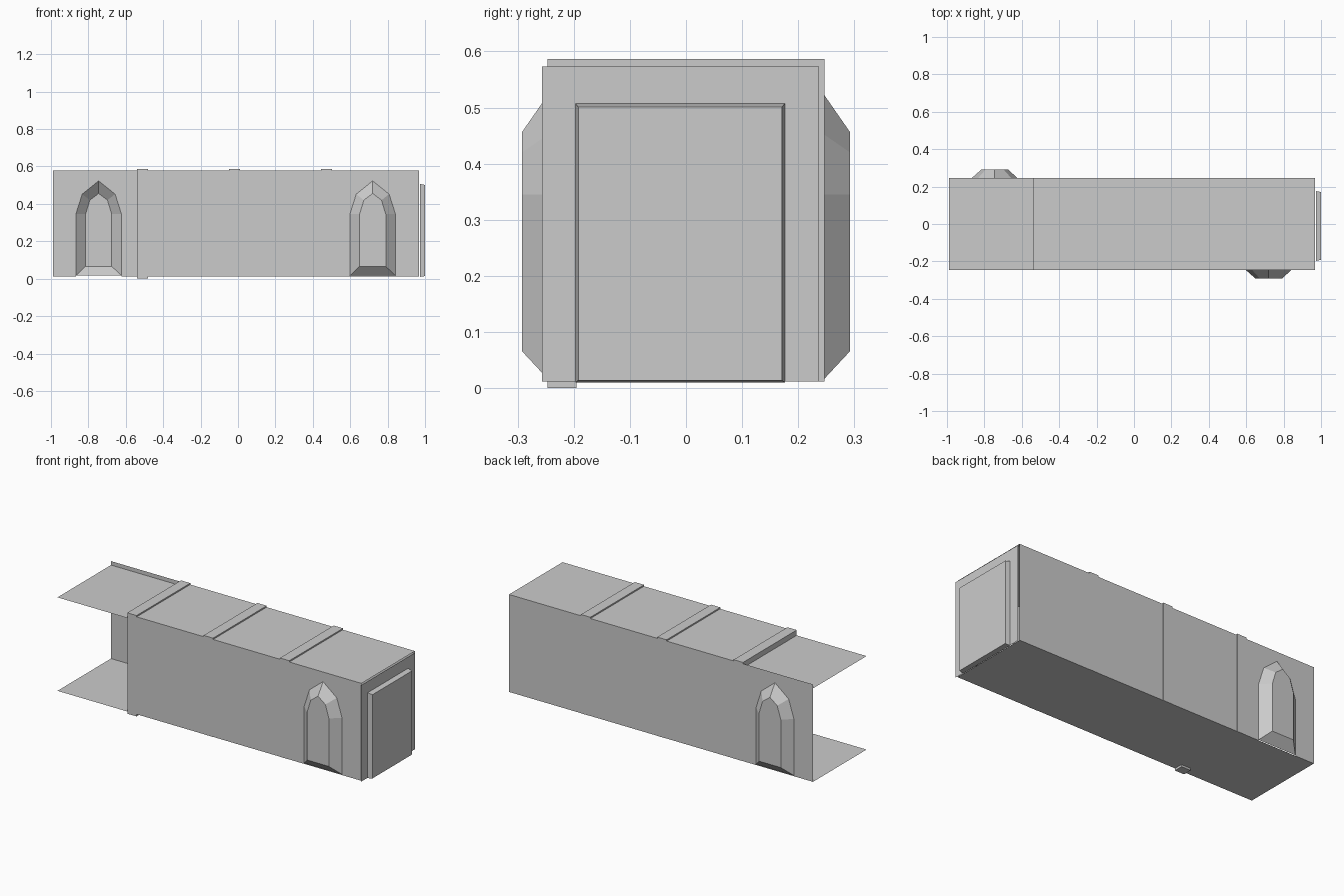
import bpy, bmesh

if "Cube" in bpy.data.objects:
    bpy.data.objects.remove(bpy.data.objects["Cube"])

FLOOR, TOP, HALF = 0.012, 0.579, 0.246


def mesh(name, verts, faces):
    me = bpy.data.meshes.new(name)
    me.from_pydata(verts, [], faces)
    me.update()
    ob = bpy.data.objects.new(name, me)
    bpy.context.collection.objects.link(ob)
    return ob


def box(name, x0, x1, y0, y1, z0, z1):
    bpy.ops.mesh.primitive_cube_add(size=1, location=((x0 + x1) / 2, (y0 + y1) / 2, (z0 + z1) / 2))
    ob = bpy.context.object
    ob.name = name
    ob.scale = (x1 - x0, y1 - y0, z1 - z0)
    return ob


def sheet(name, x0, x1, z):
    return mesh(name, [(x0, -HALF, z), (x1, -HALF, z), (x1, HALF, z), (x0, HALF, z)], [(0, 1, 2, 3)])


def arch(cx, half, bottom, spring, mid, apex):
    # pointed arch outline, left foot over the apex to the right foot
    left = [(-half, bottom), (-half, spring), mid]
    return [(cx + x, z) for x, z in left + [(0, apex)] + [(-x, z) for x, z in reversed(left)]]


def wall_with_niche(side, x0, x1, cx):
    y = HALF * side
    outer = arch(cx, 0.122, 0.016, 0.345, (-0.088, 0.452), 0.523)
    inner = arch(cx, 0.07, 0.066, 0.345, (-0.047, 0.42), 0.456)
    n = len(outer)
    # wall outline notched around the niche opening
    a, b = outer[0][0], outer[-1][0]
    outline = [(x0, FLOOR), (a, FLOOR)] + outer + [(b, FLOOR), (x1, FLOOR), (x1, TOP), (x0, TOP)]
    wall = mesh("wall", [(x, y, z) for x, z in outline], [tuple(range(len(outline)))])
    wall.name = "back_wall" if side > 0 else "front_wall"
    # niche tapering outward to a flat panel
    verts = [(x, y, z) for x, z in outer] + [(x, 0.2925 * side, z) for x, z in inner]
    faces = [(i, (i + 1) % n, n + (i + 1) % n, n + i) for i in range(n)]
    faces.append(tuple(range(n, 2 * n)))
    mesh("back_niche" if side > 0 else "front_niche", verts, faces)


# Side walls: the front one stops short, leaving a side opening
wall_with_niche(1, -0.99, 0.967, -0.745)
wall_with_niche(-1, -0.535, 0.967, 0.72)

# Floor and stepped ceiling
sheet("floor", -0.99, 0.967, FLOOR)
sheet("ceiling_low", -0.99, -0.535, 0.556)
sheet("ceiling_main", -0.535, 0.967, TOP)

# Ribs: beam across the ceiling on two columns
for i, x in enumerate((-0.54, -0.048, 0.443)):
    box(f"rib_beam_{i}", x, x + 0.06, -0.247, 0.247, 0.545, 0.587)
    for side in (-1, 1):
        ys = sorted((side * 0.195, side * 0.247))
        base = 0.0 if (i == 0 and side < 0) else FLOOR
        box(f"rib_column_{i}", x, x + 0.06, ys[0], ys[1], base, 0.585)

# End wall
X = 0.972
mesh("end_wall", [(X, -0.257, FLOOR), (X, 0.237, FLOOR), (X, 0.237, 0.573), (X, -0.257, 0.573)], [(0, 1, 2, 3)])

# End door panel with slightly tapered sides
door = [(X, -0.197, 0.01), (X, 0.176, 0.01), (X, 0.176, 0.507), (X, -0.197, 0.507)]
door += [(1.0, -0.192, 0.014), (1.0, 0.171, 0.014), (1.0, 0.171, 0.501), (1.0, -0.192, 0.501)]
mesh("end_door", door, [(4, 5, 6, 7)] + [(i, (i + 1) % 4, 4 + (i + 1) % 4, 4 + i) for i in range(4)])

# Consistent normals
for ob in bpy.data.objects:
    bm = bmesh.new()
    bm.from_mesh(ob.data)
    bmesh.ops.recalc_face_normals(bm, faces=bm.faces)
    bm.to_mesh(ob.data)
    bm.free()
